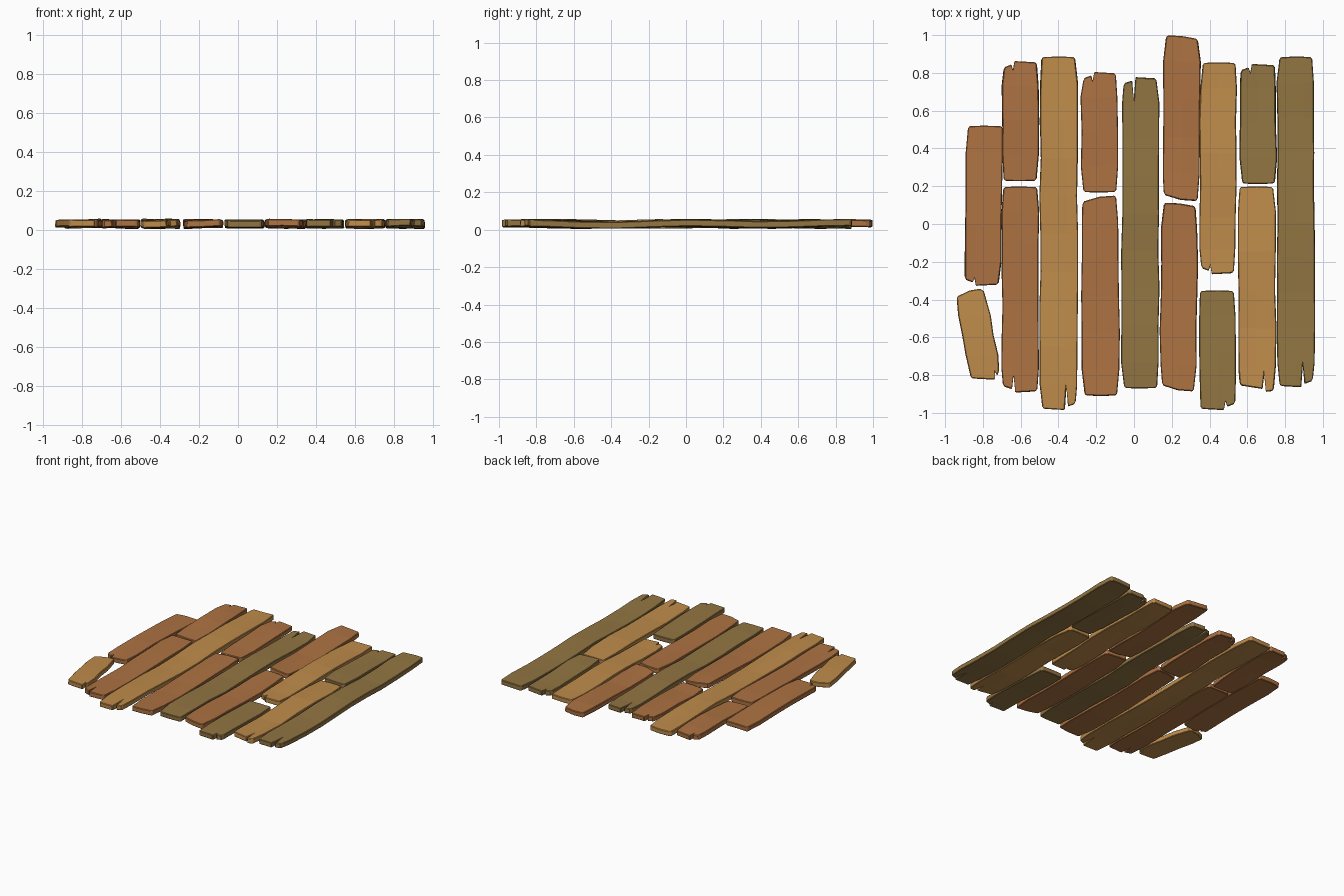
import bpy, bmesh, math, random

if "Cube" in bpy.data.objects:
    bpy.data.objects.remove(bpy.data.objects["Cube"])

random.seed(4)
THICK, MID_Z, WARP = 0.036, 0.031, 0.0095


def material(name, rgb):
    m = bpy.data.materials.new(name)
    m.diffuse_color = (*rgb, 1)
    m.use_nodes = True
    m.node_tree.nodes["Principled BSDF"].inputs["Base Color"].default_value = m.diffuse_color
    return m


MATS = {"red": material("red_wood", (0.42, 0.17, 0.055)),
        "tan": material("tan_wood", (0.52, 0.26, 0.07)),
        "olive": material("olive_wood", (0.29, 0.18, 0.055))}


def recede(u, end):
    # how far the plank end is set back at width fraction u: slant, worn corners, split
    left, right, split, depth = end
    if split is None:
        d = left * max(0, 1 - u / 0.6) + right * max(0, (u - 0.4) / 0.6)
    elif abs(u - split) < 1e-6:
        return depth
    elif u < split:
        d = left * (1 - 0.5 * u / split)
    else:
        d = right * (1 - 0.5 * (1 - u) / (1 - split))
    return d + (0.012 if u in (0, 1) else 0)


def plank(name, mat, xb, xt, width, y0, y1, bottom, top):
    split = bottom[2] or top[2]
    us = [0, 0.09, 0.5, 0.91, 1]
    if split:
        us = [u for u in us if u in (0, 1) or abs(u - split) > 0.1]
        us += [split - 0.045, split, split + 0.045]
    us.sort()
    length = y1 - y0
    inner = max(3, round(length / 0.2))
    a, b, c = (random.uniform(0, math.tau) for _ in range(3))
    freq = random.uniform(5, 8)
    rows = []
    bm = bmesh.new()
    n = inner + 2
    for j in range(n):
        wob_l, wob_r = random.uniform(-.004, .004), random.uniform(-.004, .004)
        row = []
        for u in us:
            if j == 0:
                y = y0 + recede(u, bottom)
            elif j == n - 1:
                y = y1 - recede(u, top)
            else:
                y = y0 + 0.14 + (length - 0.28) * (j - 1) / (inner - 1)
            t = (y - y0) / length
            x = xb + (xt - xb) * t + width * u + wob_l * (1 - u) + wob_r * u
            if j in (0, n - 1):
                x += {0: 0.009, 1: -0.009}.get(u, 0)
            z = MID_Z + WARP * (0.6 * math.sin(freq * y + a)
                                + 0.4 * math.sin(4 * u + 3 * y + b) * math.cos(c))
            row.append(bm.verts.new((x, y, z)))
        rows.append(row)
    for r, s in zip(rows, rows[1:]):
        for i in range(len(us) - 1):
            bm.faces.new((r[i], r[i + 1], s[i + 1], s[i]))
    me = bpy.data.meshes.new(name)
    bm.to_mesh(me)
    bm.free()
    me.materials.append(MATS[mat])
    ob = bpy.data.objects.new(name, me)
    bpy.context.collection.objects.link(ob)
    sol = ob.modifiers.new("thickness", "SOLIDIFY")
    sol.thickness, sol.offset = THICK, 0
    bev = ob.modifiers.new("worn_edge", "BEVEL")
    bev.width, bev.segments = 0.004, 1
    bev.limit_method, bev.angle_limit = "ANGLE", math.radians(50)
    bev.use_clamp_overlap = False


FLAT = (0.005, 0.005, None, 0)
L_SLANT = (0.035, 0, None, 0)
R_SLANT = (0, 0.02, None, 0)


def split_l(u, depth=0.055):
    return (0.045, 0.015, u, depth)


def split_r(u, depth=0.055):
    return (0.015, 0.045, u, depth)


# planks left to right: colour, left edge x at bottom and top, width, y range, end shapes
plank("plank_1_upper", "red", -0.902, -0.885, 0.195, -0.335, 0.522, split_l(0.3, 0.05), FLAT)
plank("plank_1_lower", "tan", -0.868, -0.957, 0.172, -0.832, -0.345, split_r(0.82, 0.05), (0.045, 0, None, 0))
plank("plank_2_upper", "red", -0.70, -0.70, 0.195, 0.225, 0.87, FLAT, split_l(0.3))
plank("plank_2_lower", "red", -0.70, -0.70, 0.196, -0.9, 0.2, split_l(0.33, 0.1), FLAT)
plank("plank_3", "tan", -0.497, -0.497, 0.197, -0.992, 0.888, split_r(0.7, 0.135), FLAT)
plank("plank_4_upper", "red", -0.276, -0.282, 0.195, 0.165, 0.812, FLAT, split_l(0.31))
plank("plank_4_lower", "red", -0.272, -0.28, 0.195, -0.912, 0.15, FLAT, L_SLANT)
plank("plank_5", "olive", -0.065, -0.065, 0.197, -0.872, 0.785, FLAT, split_l(0.33, 0.13))
plank("plank_6_upper", "red", 0.15, 0.157, 0.194, 0.122, 0.998, L_SLANT, R_SLANT)
plank("plank_6_lower", "red", 0.136, 0.146, 0.193, -0.886, 0.112, L_SLANT, R_SLANT)
plank("plank_7_upper", "tan", 0.343, 0.352, 0.194, -0.274, 0.857, split_l(0.3, 0.055), FLAT)
plank("plank_7_lower", "olive", 0.347, 0.342, 0.196, -0.993, -0.35, split_r(0.7, 0.055), FLAT)
plank("plank_8_upper", "olive", 0.56, 0.557, 0.195, 0.21, 0.855, FLAT, split_l(0.3))
plank("plank_8_lower", "tan", 0.553, 0.55, 0.199, -0.897, 0.2, split_l(0.7, 0.1), FLAT)
plank("plank_9", "olive", 0.758, 0.758, 0.197, -0.872, 0.888, split_r(0.68, 0.13), FLAT)
